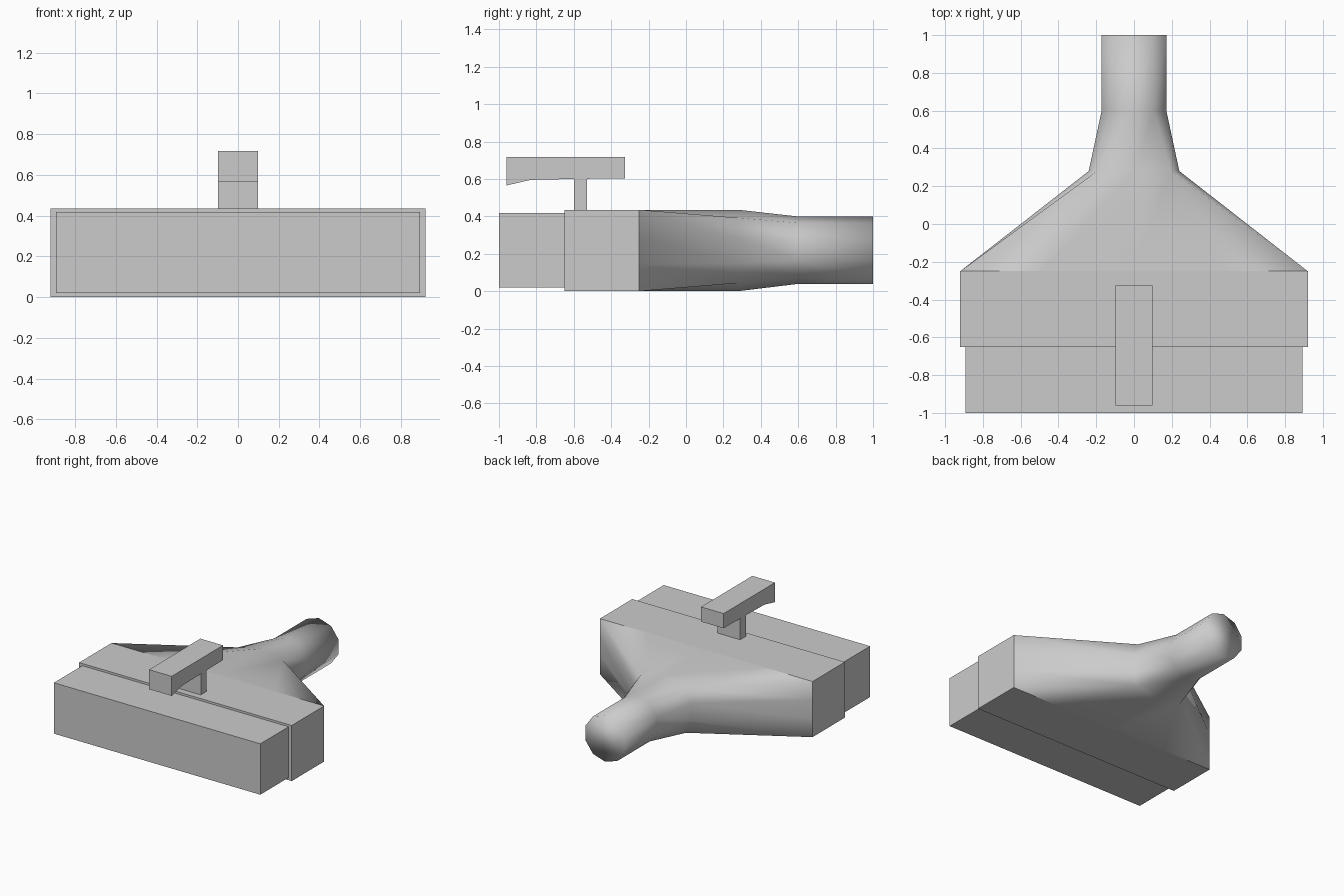
import bpy
import bmesh
from math import sin, cos, radians

cube = bpy.data.objects.get("Cube")
if cube:
    bpy.data.objects.remove(cube, do_unlink=True)

GREY = (0.6, 0.6, 0.6, 1)
grey = bpy.data.materials.new("grey_plastic")
grey.use_nodes = True
grey.diffuse_color = GREY
grey.node_tree.nodes["Principled BSDF"].inputs["Base Color"].default_value = GREY


def finish(name, bm, smooth=False):
    """Turn a bmesh into a named grey object."""
    bmesh.ops.recalc_face_normals(bm, faces=bm.faces)
    for face in bm.faces:
        face.smooth = smooth
    mesh = bpy.data.meshes.new(name)
    bm.to_mesh(mesh)
    bm.free()
    mesh.materials.append(grey)
    obj = bpy.data.objects.new(name, mesh)
    bpy.context.collection.objects.link(obj)
    return obj


def extrude_x(name, profile, half_width):
    """Extrude a side profile of (y, z) points symmetrically along x."""
    bm = bmesh.new()
    face = bm.faces.new([bm.verts.new((-half_width, y, z)) for y, z in profile])
    ext = bmesh.ops.extrude_face_region(bm, geom=[face])
    new = [v for v in ext["geom"] if isinstance(v, bmesh.types.BMVert)]
    bmesh.ops.translate(bm, verts=new, vec=(2 * half_width, 0, 0))
    return finish(name, bm)


def box_profile(y0, y1, z0, z1):
    return [(y0, z0), (y1, z0), (y1, z1), (y0, z1)]


def mirrored(half):
    """Complete a ring from its +x half, listed top to bottom."""
    return half + [(-x, z) for x, z in half[-2:0:-1]]


def round_half(radius, mid_z):
    """Half a ten-sided ring; doubled points meet the wider mouth."""
    angles = [radians(a) for a in (0, 36, 36, 72, 108, 144, 144, 180)]
    return [(radius * sin(a), mid_z + radius * cos(a)) for a in angles]


# Head: main housing and the slightly smaller front block
H = 0.435
extrude_x("main_housing", box_profile(-0.65, -0.25, 0, H), 0.92)
extrude_x("front_block", box_profile(-1, -0.65, 0.02, 0.418), 0.893)

# Latch on top: lever with a drooping lip, on a thin stem
extrude_x("latch_stem", box_profile(-0.6, -0.53, H, 0.6), 0.098)
extrude_x("latch_lever", [(-0.96, 0.565), (-0.83, 0.595), (-0.6, 0.6),
                          (-0.325, 0.603), (-0.325, 0.718), (-0.96, 0.718)], 0.098)

# Funnel: wide rectangular mouth narrowing to a ten-sided neck
mouth = [(0, H), (0.49, H), (0.92, H), (0.92, 0.29),
         (0.92, 0.145), (0.92, 0), (0.49, 0), (0, 0)]
waist = [(0, H), (0.196, 0.392), (0.196, 0.392), (0.24, 0.285),
         (0.24, 0.15), (0.196, 0.043), (0.196, 0.043), (0, 0)]
neck = round_half(0.18, 0.219)
sections = [(-0.25, mouth), (0.28, waist), (0.6, neck), (1.0, neck)]

bm = bmesh.new()
rings = [[bm.verts.new((x, y, z)) for x, z in mirrored(half)] for y, half in sections]
count = len(rings[0])
for a, b in zip(rings, rings[1:]):
    for i in range(count):
        j = (i + 1) % count
        bm.faces.new((a[i], a[j], b[j], b[i]))
bm.faces.new(rings[-1])
bmesh.ops.remove_doubles(bm, verts=bm.verts, dist=0.0005)
finish("funnel_neck", bm, smooth=True)
